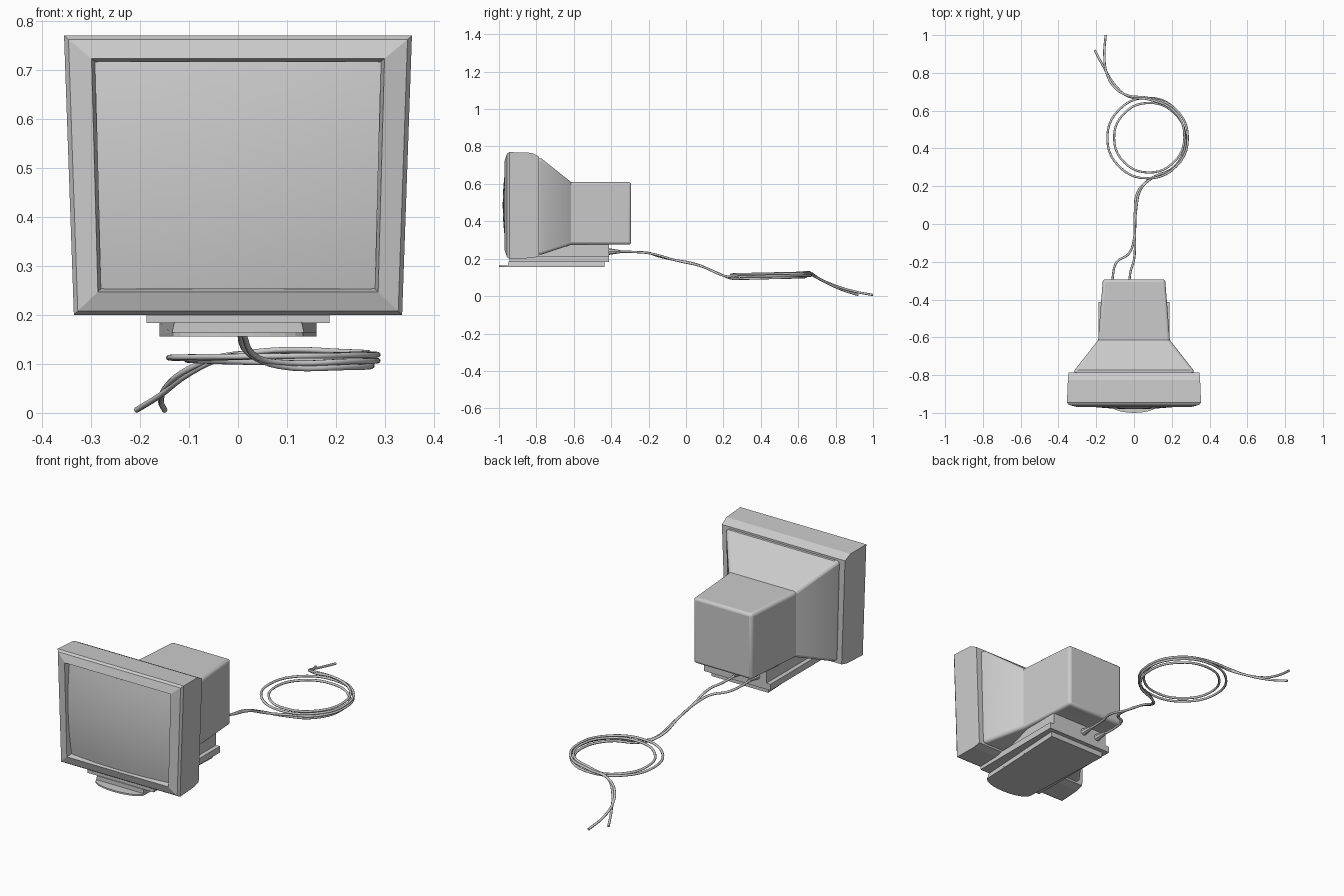
import bpy, bmesh
from math import sin, cos, radians, pi

if "Cube" in bpy.data.objects:
    bpy.data.objects.remove(bpy.data.objects["Cube"])


def finish(name, bm, smooth=None):
    bmesh.ops.recalc_face_normals(bm, faces=bm.faces)
    me = bpy.data.meshes.new(name)
    bm.to_mesh(me)
    bm.free()
    ob = bpy.data.objects.new(name, me)
    bpy.context.collection.objects.link(ob)
    if smooth:
        bpy.context.view_layer.objects.active = ob
        bpy.ops.object.select_all(action='DESELECT')
        ob.select_set(True)
        bpy.ops.object.shade_smooth_by_angle(angle=radians(smooth))
    return ob


def loft(name, sections, cap_start=True, cap_end=True, smooth=None):
    """Sections: (y, half width top, half width bottom, z top, z bottom)."""
    bm = bmesh.new()
    rings = [[bm.verts.new(p) for p in ((-wt, y, zt), (wt, y, zt), (wb, y, zb), (-wb, y, zb))]
             for y, wt, wb, zt, zb in sections]
    for a, b in zip(rings, rings[1:]):
        for i in range(4):
            j = (i + 1) % 4
            bm.faces.new((a[i], a[j], b[j], b[i]))
    if cap_start:
        bm.faces.new(rings[0])
    if cap_end:
        bm.faces.new(rings[-1])
    return finish(name, bm, smooth)


def slab(name, outline, z0, z1):
    bm = bmesh.new()
    f = bm.faces.new([bm.verts.new((x, y, z0)) for x, y in outline])
    r = bmesh.ops.extrude_face_region(bm, geom=[f])
    for v in r['geom']:
        if isinstance(v, bmesh.types.BMVert):
            v.co.z = z1
    return finish(name, bm)


# Front bezel with chamfered rim and recessed opening
loft("front_bezel", [
    (-0.785, .347, .328, .745, .212), (-0.825, .350, .330, .766, .203),
    (-0.945, .355, .335, .770, .200), (-0.957, .346, .327, .762, .208),
    (-0.970, .299, .286, .723, .247), (-0.938, .291, .279, .716, .254)], cap_end=False)

# Bulging glass screen
bm = bmesh.new()
N = 12
grid = []
for i in range(N + 1):
    v = i / N
    row = []
    for j in range(N + 1):
        u = 2 * j / N - 1
        w = .280 + .012 * v
        y = -0.980 + .020 * u * u + .020 * (2 * v - 1) ** 2
        row.append(bm.verts.new((u * w, y, .253 + .464 * v)))
    grid.append(row)
for i in range(N):
    for j in range(N):
        bm.faces.new((grid[i][j], grid[i][j + 1], grid[i + 1][j + 1], grid[i + 1][j]))
finish("screen", bm, 40)

# Rear housing: flare behind the bezel, then the tube box
housing = loft("rear_housing", [
    (-0.800, .318, .304, .735, .222), (-0.772, .314, .300, .735, .222),
    (-0.615, .190, .190, .610, .275), (-0.293, .165, .165, .610, .275)], smooth=30)
bev = housing.modifiers.new("bevel", 'BEVEL')
bev.width = .014
bev.segments = 3
bev.limit_method = 'ANGLE'
bev.angle_limit = radians(60)

# Stand: neck, upper plate, foot and curved front tongue
loft("stand_neck", [(-0.79, .165, .165, .285, .19), (-0.413, .165, .165, .275, .19)])
loft("stand_upper_plate", [(-0.945, .187, .187, .215, .183), (-0.413, .187, .187, .215, .183)])
loft("stand_foot", [(-0.95, .130, .135, .185, .162), (-0.435, .160, .160, .185, .162)])
arc = [(-.135 * cos(pi * k / 12), -0.948 - .052 * sin(pi * k / 12)) for k in range(13)]
slab("stand_tongue", arc + [(.16, -0.435), (-.16, -0.435)], .156, .164)


# Cables
def cable(name, points, radius=.006):
    cu = bpy.data.curves.new(name, 'CURVE')
    cu.dimensions = '3D'
    cu.bevel_depth = radius
    cu.bevel_resolution = 2
    cu.resolution_u = 5
    cu.use_fill_caps = True
    sp = cu.splines.new('BEZIER')
    sp.bezier_points.add(len(points) - 1)
    for bp, p in zip(sp.bezier_points, points):
        bp.co = p
        bp.handle_left_type = bp.handle_right_type = 'AUTO'
    ob = bpy.data.objects.new(name, cu)
    bpy.context.collection.objects.link(ob)


def coil(cx, cy, r0, r1, z0, z1):
    """One and a half turns, anticlockwise from bottom right to the top."""
    pts = []
    for k in range(12):
        t = k / 11
        a = radians(-45 + 45 * k)
        # widest at the start and end, tighter in the middle
        r = r0 + (r1 - r0) * sin(pi * t)
        pts.append((cx + r * cos(a), cy + r * sin(a), z0 + (z1 - z0) * t))
    return pts


cable("power_cable",
      [(-.11, -.41, .238), (-.11, -.26, .235), (-.09, -.20, .231), (-.03, -.16, .217), (0, -.08, .197),
       (.004, .05, .172), (.02, .17, .123), (.08, .235, .096)]
      + coil(.075, .455, .205, .180, .093, .128)
      + [(-.03, .675, .112), (-.10, .735, .08), (-.16, .83, .035), (-.207, .92, .006)])
cable("video_cable",
      [(-.025, -.41, .238), (-.02, -.26, .235), (0, -.19, .228), (.005, -.05, .19),
       (.012, .08, .16), (.04, .19, .113), (.10, .245, .102)]
      + coil(.072, .455, .213, .213, .105, .122)
      + [(-.03, .68, .116), (-.10, .72, .09), (-.145, .80, .055), (-.157, .90, .025), (-.15, 1.0, .006)])

# Plugs where the cables leave the stand
for label, x in (("power", -.11), ("video", -.025)):
    bpy.ops.mesh.primitive_cone_add(vertices=8, radius1=.019, radius2=.008, depth=.07,
                                    location=(x, -.385, .238), rotation=(-pi / 2, 0, 0))
    bpy.context.object.name = label + "_plug"
